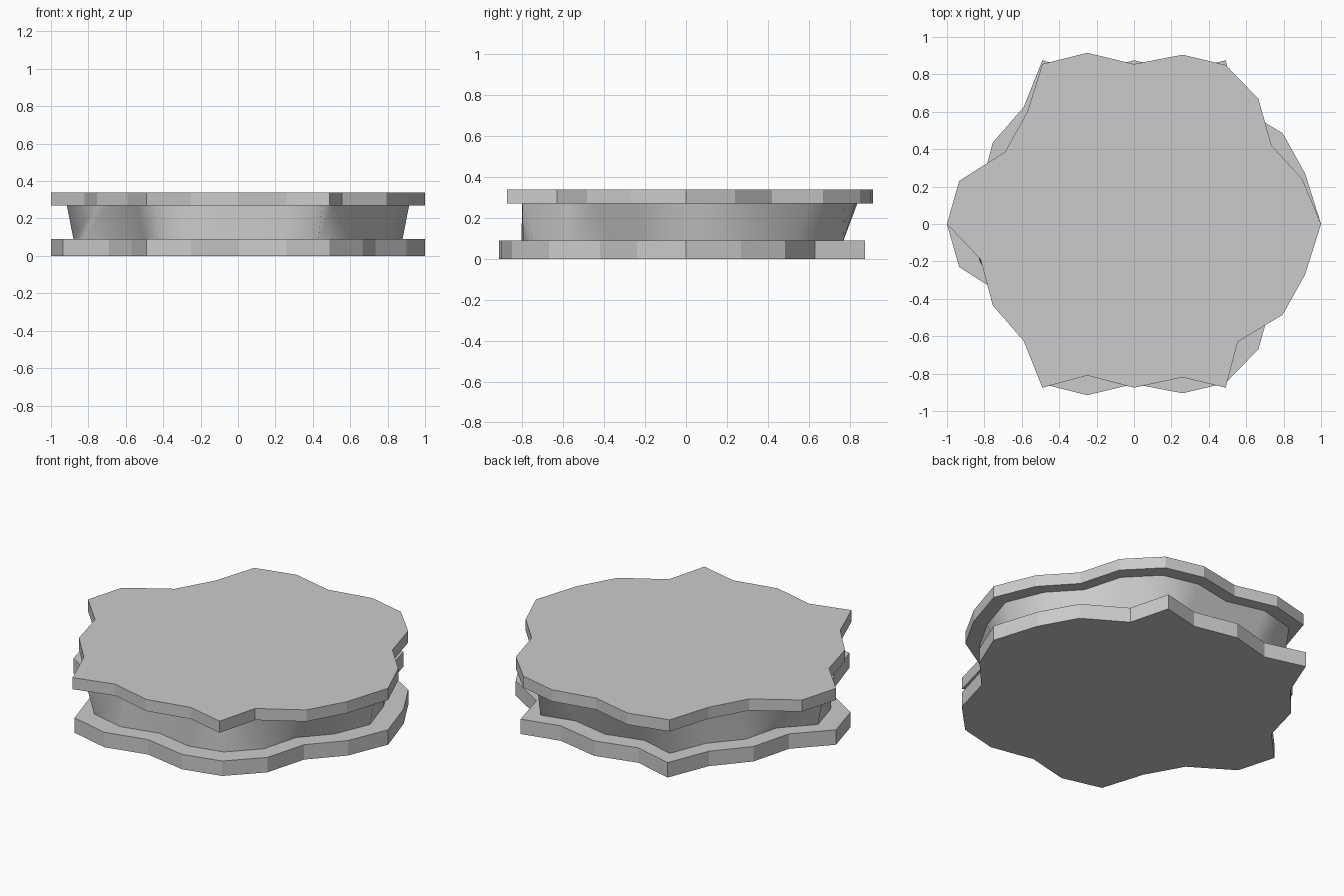
import bpy, bmesh

if "Cube" in bpy.data.objects:
    bpy.data.objects.remove(bpy.data.objects["Cube"])

# Wavy outline of the top plate; the bottom plate is the same outline mirrored in y
OUTLINE = [
    (1.0, 0.0), (0.90, 0.24), (0.735, 0.42), (0.665, 0.67), (0.49, 0.85), (0.26, 0.905),
    (0.0, 0.855), (-0.25, 0.915), (-0.49, 0.855), (-0.57, 0.60), (-0.69, 0.385), (-0.935, 0.23),
    (-1.0, 0.0), (-0.82, -0.19), (-0.755, -0.435), (-0.59, -0.625), (-0.49, -0.875), (-0.25, -0.81),
    (0.0, -0.875), (0.26, -0.82), (0.49, -0.875), (0.555, -0.63), (0.795, -0.485), (0.915, -0.27),
]
TOP = OUTLINE
# Mirrored, reordered so that it also runs counter-clockwise from (1, 0)
BOTTOM = [(x, -y) for x, y in [OUTLINE[0]] + OUTLINE[:0:-1]]

# Rings from the floor up: outline, scale, height
RINGS = [
    (BOTTOM, 1.0, 0.0), (BOTTOM, 1.0, 0.09),    # bottom plate
    (BOTTOM, 0.88, 0.09), (TOP, 0.915, 0.27),   # recessed twisted wall
    (TOP, 1.0, 0.27), (TOP, 1.0, 0.34),         # top plate
]


def loft(name, rings):
    bm = bmesh.new()
    loops = [[bm.verts.new((x * s, y * s, z)) for x, y in pts] for pts, s, z in rings]
    for low, high in zip(loops, loops[1:]):
        n = len(low)
        for i in range(n):
            j = (i + 1) % n
            bm.faces.new((low[i], low[j], high[j], high[i]))
    bm.faces.new(loops[0][::-1])
    bm.faces.new(loops[-1])
    # Only the recessed wall is smooth
    for f in bm.faces:
        zs = [v.co.z for v in f.verts]
        f.smooth = min(zs) > 0.08 and max(zs) < 0.28 and max(zs) - min(zs) > 0.1
    for e in bm.edges:
        if len(e.link_faces) == 2 and e.calc_face_angle(0) > 0.52:
            e.smooth = False
    mesh = bpy.data.meshes.new(name)
    bm.to_mesh(mesh)
    bm.free()
    obj = bpy.data.objects.new(name, mesh)
    bpy.context.collection.objects.link(obj)
    return obj


# Two plates joined by the recessed wall, as one closed body
loft("wavy_grooved_disc", RINGS)
